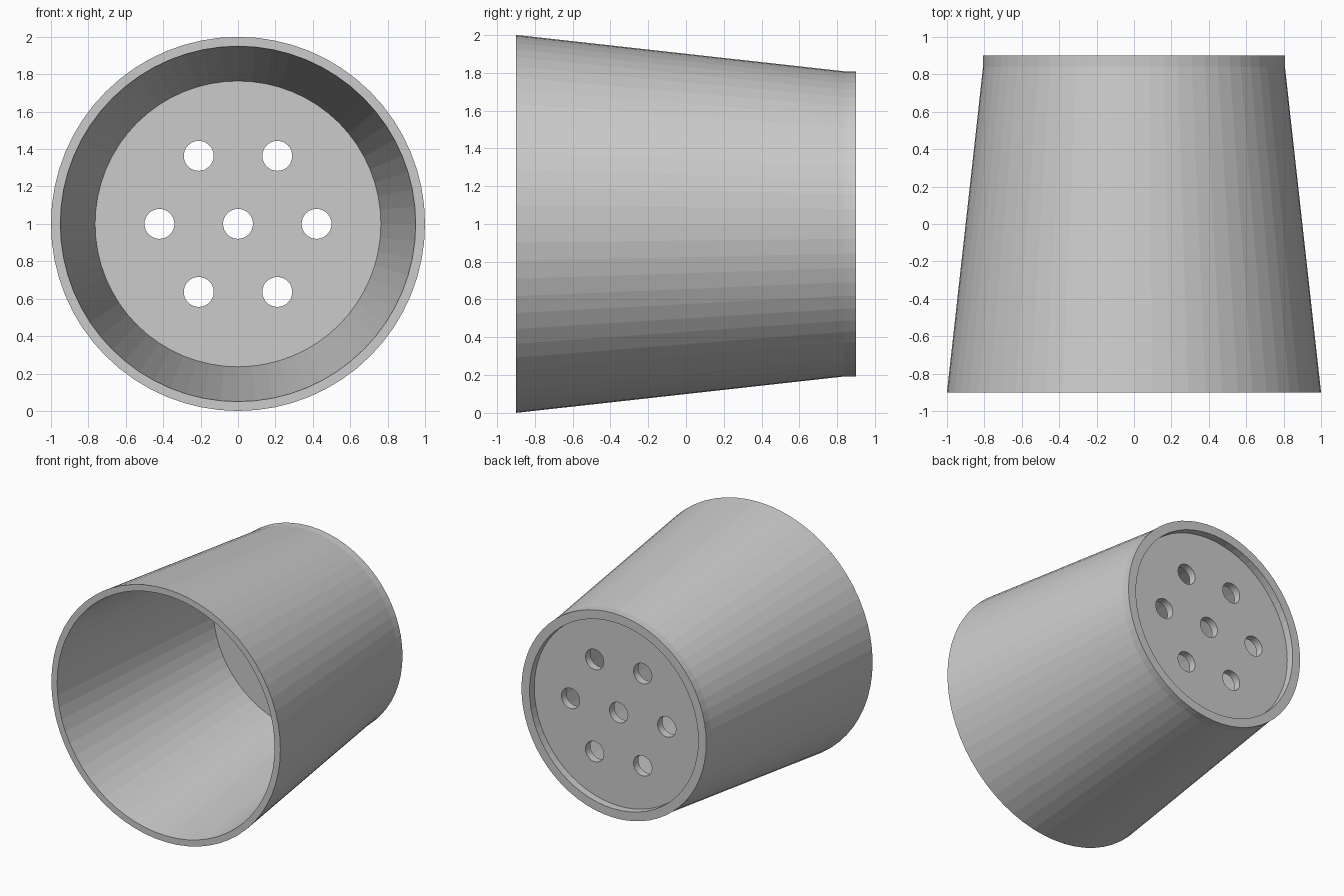
import bpy, bmesh, math
from mathutils import Matrix, Vector

cube = bpy.data.objects.get("Cube")
if cube:
    bpy.data.objects.remove(cube, do_unlink=True)

SIDES = 64
AXIS_Z = 1.0              # height of the pot's lying axis
FLOOR_IN, FLOOR_OUT = 0.78, 0.84
HOLE_R, HOLE_RING = 0.08, 0.42

grey = bpy.data.materials.new("light_grey")
grey.use_nodes = True
colour = (0.6, 0.6, 0.6, 1)
grey.diffuse_color = colour
grey.node_tree.nodes["Principled BSDF"].inputs["Base Color"].default_value = colour


def make_object(name, bm):
    bmesh.ops.recalc_face_normals(bm, faces=bm.faces)
    mesh = bpy.data.meshes.new(name)
    bm.to_mesh(mesh)
    bm.free()
    mesh.materials.append(grey)
    obj = bpy.data.objects.new(name, mesh)
    bpy.context.collection.objects.link(obj)
    return obj


# Pot wall: (radius, y) profile from inner floor edge, round the rim, to the base recess
profile = [(0.764, FLOOR_IN), (0.95, -0.9), (1.0, -0.9),
           (0.807, 0.84), (0.807, 0.9), (0.737, 0.9), (0.737, FLOOR_OUT)]
bm = bmesh.new()
verts = [bm.verts.new((r, y, AXIS_Z)) for r, y in profile]
edges = [bm.edges.new(pair) for pair in zip(verts, verts[1:])]
bmesh.ops.spin(bm, geom=verts + edges, cent=(0, 0, AXIS_Z), axis=(0, 1, 0),
               angle=math.tau, steps=SIDES)
bmesh.ops.remove_doubles(bm, verts=bm.verts, dist=0.0005)
# Floor: close the inside and the recess with flat faces
bmesh.ops.holes_fill(bm, edges=[e for e in bm.edges if e.is_boundary], sides=0)
pot = make_object("plant_pot", bm)

# Drainage holes: one in the middle and six around it
centres = [Vector((0, 0))] + [
    HOLE_RING * Vector((math.cos(a), math.sin(a)))
    for a in (i * math.tau / 6 for i in range(6))]
bm = bmesh.new()
for c in centres:
    place = (Matrix.Translation((c.x, (FLOOR_IN + FLOOR_OUT) / 2, AXIS_Z + c.y))
             @ Matrix.Rotation(math.pi / 2, 4, "X"))
    bmesh.ops.create_cone(bm, cap_ends=True, segments=32, radius1=HOLE_R,
                          radius2=HOLE_R, depth=0.2, matrix=place)
cutter = make_object("hole_cutter", bm)
cutter.hide_render = True

cut = pot.modifiers.new("drainage_holes", "BOOLEAN")
cut.operation = "DIFFERENCE"
cut.solver = "EXACT"
cut.object = cutter
bpy.context.view_layer.objects.active = pot
bpy.ops.object.modifier_apply(modifier=cut.name)
bpy.data.objects.remove(cutter, do_unlink=True)
